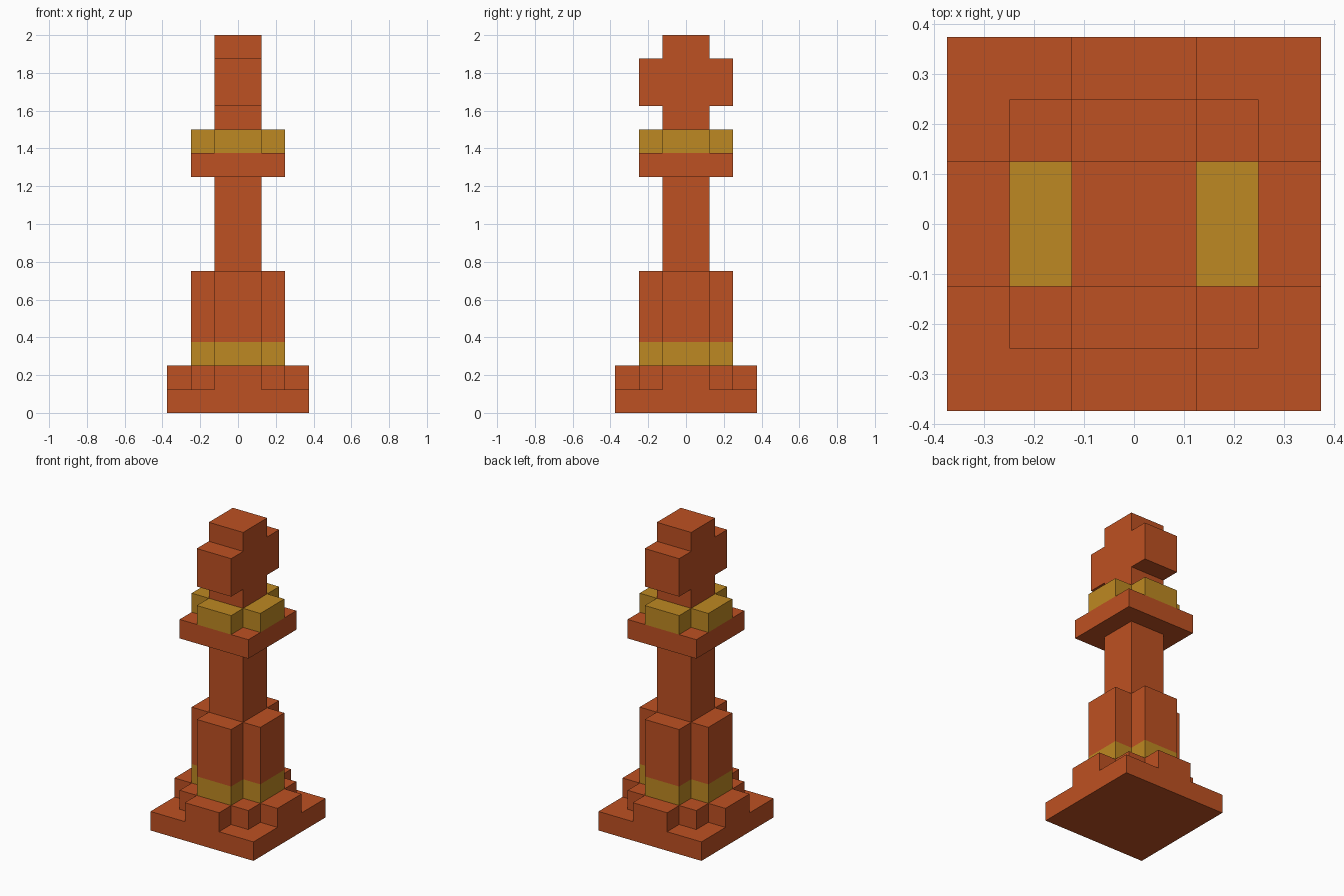
import bpy
import bmesh
from mathutils import Matrix, Vector

if "Cube" in bpy.data.objects:
    bpy.data.objects.remove(bpy.data.objects["Cube"], do_unlink=True)

U = 0.125  # block size


def make_material(name, color):
    mat = bpy.data.materials.new(name)
    mat.use_nodes = True
    mat.diffuse_color = color
    mat.node_tree.nodes["Principled BSDF"].inputs["Base Color"].default_value = color
    return mat


orange = make_material("burnt orange", (0.515, 0.082, 0.016, 1))
gold = make_material("gold", (0.515, 0.25, 0.016, 1))


def extrude(name, points, direction, mat):
    """Extrude a closed outline along a direction; sizes are in blocks."""
    bm = bmesh.new()
    face = bm.faces.new([bm.verts.new(Vector(p) * U) for p in points])
    result = bmesh.ops.extrude_face_region(bm, geom=[face], use_keep_orig=True)
    moved = [g for g in result["geom"] if isinstance(g, bmesh.types.BMVert)]
    bmesh.ops.translate(bm, verts=moved, vec=Vector(direction) * U)
    bmesh.ops.recalc_face_normals(bm, faces=bm.faces)
    mesh = bpy.data.meshes.new(name)
    bm.to_mesh(mesh)
    bm.free()
    mesh.materials.append(mat)
    obj = bpy.data.objects.new(name, mesh)
    bpy.context.collection.objects.link(obj)
    return obj


def layer(name, quarter, z0, z1, mat):
    """Upright layer whose outline is one corner repeated four times."""
    points = []
    for x, y in quarter:
        points.append((x, y))
    outline = []
    for _ in range(4):
        outline += [(x, y, z0) for x, y in points]
        points = [(-y, x) for x, y in points]
    return extrude(name, outline, (0, 0, z1 - z0), mat)


# Corner outlines, in blocks
post = [(1, 1)]
square = [(2, 2)]
plus = [(2, 1), (1, 1), (1, 2)]
stepped = [(3, 1), (2, 1), (2, 2), (1, 2), (1, 3)]

# Stacked layers from the ground up
layer("base_plate", [(3, 3)], 0, 1, orange)
layer("base_step", stepped, 1, 2, orange)
layer("lower_gold_band", plus, 2, 3, gold)
layer("lower_body", plus, 3, 6, orange)
layer("column", post, 6, 10, orange)
layer("collar_plate", square, 10, 11, orange)
layer("collar_gold_ring", plus, 11, 12, gold)

# Cross-shaped head, its arms along y
half = [(1, 12), (1, 13), (2, 13), (2, 15), (1, 15), (1, 16)]
profile = half + [(-y, z) for y, z in reversed(half)]
extrude("cross_head", [(-1, y, z) for y, z in profile], (2, 0, 0), orange)
